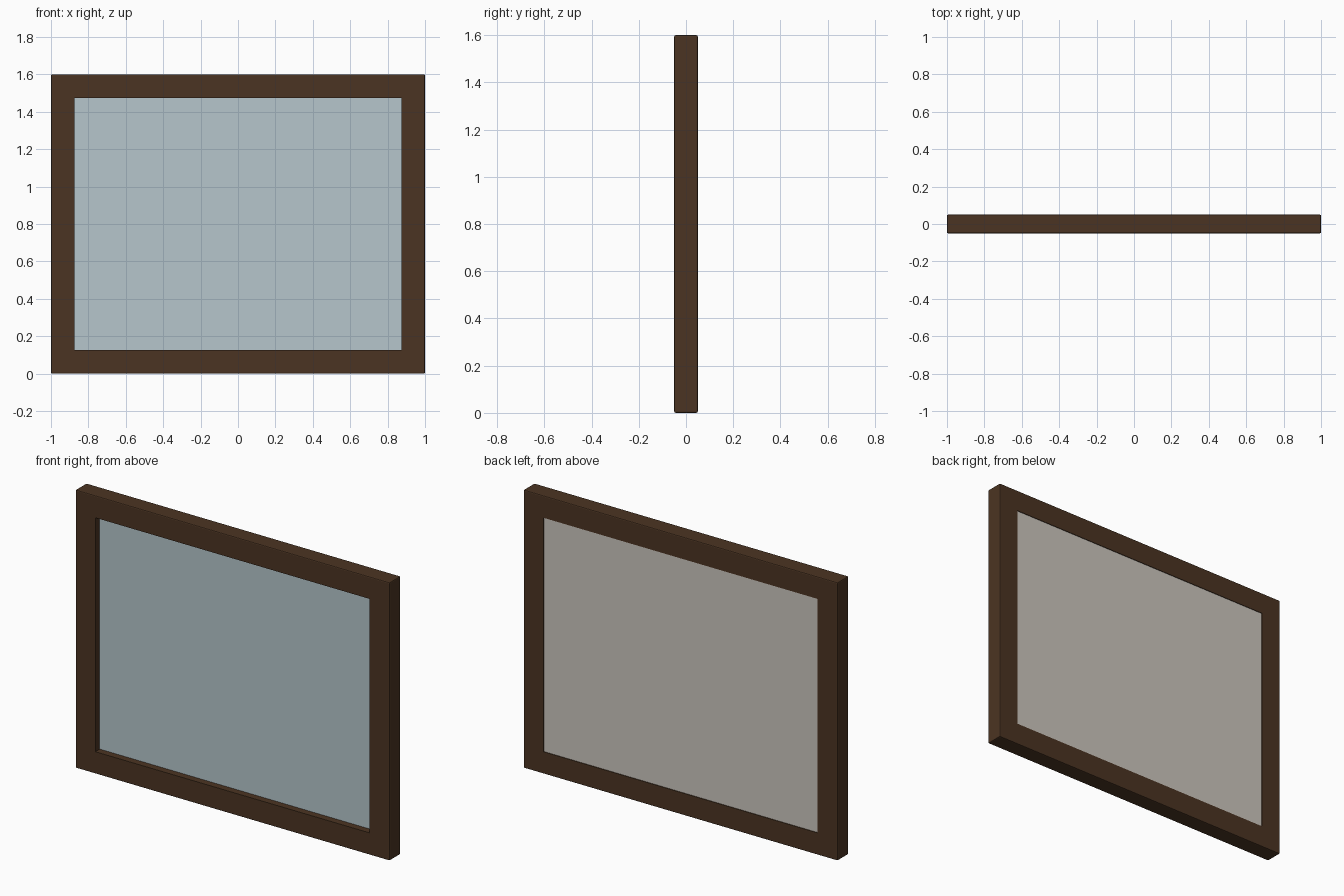
import bpy, bmesh

if "Cube" in bpy.data.objects:
    bpy.data.objects.remove(bpy.data.objects["Cube"])

def srgb(r, g, b):
    f = lambda c: c / 12.92 if c <= 0.04045 else ((c + 0.055) / 1.055) ** 2.4
    return tuple(f(v / 255) for v in (r, g, b)) + (1.0,)

def material(name, rgb):
    m = bpy.data.materials.new(name)
    m.diffuse_color = srgb(*rgb)
    m.use_nodes = True
    m.node_tree.nodes["Principled BSDF"].inputs["Base Color"].default_value = m.diffuse_color
    return m

def finish(name, bm, mat):
    bmesh.ops.recalc_face_normals(bm, faces=bm.faces)
    me = bpy.data.meshes.new(name)
    bm.to_mesh(me)
    bm.free()
    me.materials.append(mat)
    ob = bpy.data.objects.new(name, me)
    bpy.context.collection.objects.link(ob)
    return ob

def box(name, x, y0, y1, z0, z1, mat):
    bm = bmesh.new()
    bmesh.ops.create_cube(bm, size=1)
    for v in bm.verts:
        v.co = (v.co.x * 2 * x, y0 if v.co.y < 0 else y1, z0 if v.co.z < 0 else z1)
    return finish(name, bm, mat)

wood = material("dark brown wood", (75, 52, 34))
glass = material("pale blue glass", (182, 198, 204))
board = material("warm grey board", (204, 198, 190))

H, W, D, T = 1.6, 0.127, 0.05, 0.006   # height, rail width, half depth, bevel

# Frame: a rectangular ring with softened edges
bm = bmesh.new()
def loop(x, z0, z1, y):
    return [bm.verts.new((a, y, b)) for a, b in ((-x, z0), (x, z0), (x, z1), (-x, z1))]
rings = [loop(1, 0, H, -D), loop(1 - W, W, H - W, -D),
         loop(1 - W, W, H - W, D), loop(1, 0, H, D)]
for a, b in zip(rings, rings[1:] + rings[:1]):
    for i in range(4):
        j = (i + 1) % 4
        bm.faces.new((a[i], a[j], b[j], b[i]))
outer = set(rings[0] + rings[3])
edges = [e for e in bm.edges if e.verts[0] in outer and e.verts[1] in outer]
bmesh.ops.bevel(bm, geom=edges, offset=T, segments=2, profile=0.5, affect='EDGES')
finish("frame", bm, wood)

# Glass pane recessed from the front, backing board almost flush at the rear
box("glass_pane", 1 - W, -0.01, 0.0, W, H - W, glass)
box("backing_board", 1 - W, 0.0, 0.046, W, H - W, board)
